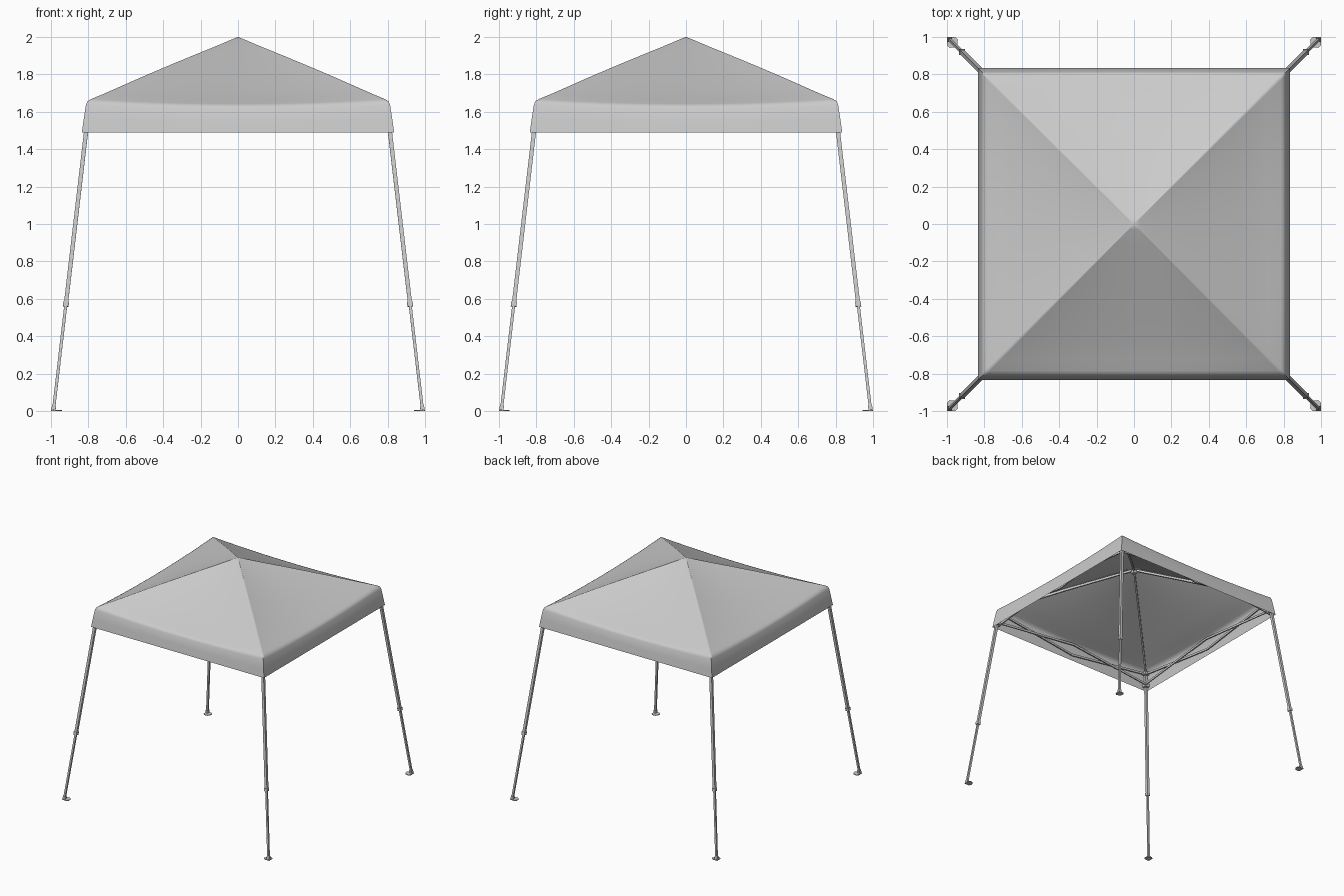
import bpy, bmesh, math
from mathutils import Vector, Matrix

if "Cube" in bpy.data.objects:
    bpy.data.objects.remove(bpy.data.objects["Cube"])


def material(name, rgb):
    m = bpy.data.materials.new(name)
    m.diffuse_color = (*rgb, 1)
    m.use_nodes = True
    m.node_tree.nodes["Principled BSDF"].inputs["Base Color"].default_value = m.diffuse_color
    return m


GREY = material("light grey", (0.6, 0.6, 0.6))


def finish(name, bm, smooth=None):
    me = bpy.data.meshes.new(name)
    bm.to_mesh(me)
    bm.free()
    ob = bpy.data.objects.new(name, me)
    bpy.context.collection.objects.link(ob)
    me.materials.append(GREY)
    if smooth:
        bpy.ops.object.select_all(action='DESELECT')
        ob.select_set(True)
        bpy.context.view_layer.objects.active = ob
        bpy.ops.object.shade_smooth_by_angle(angle=math.radians(smooth))
    return ob


def beam(bm, a, b, w, d, side):
    """Box bar from a to b: w wide along 'side', d deep across it."""
    a, b = Vector(a), Vector(b)
    z = (b - a).normalized()
    y = z.cross(Vector(side)).normalized()
    x = y.cross(z)
    rot = Matrix((x, y, z)).transposed().to_4x4()
    mat = Matrix.Translation((a + b) / 2) @ rot @ Matrix.Diagonal((w, d, (b - a).length, 1))
    bmesh.ops.create_cube(bm, size=1, matrix=mat)


def box(bm, centre, size):
    bmesh.ops.create_cube(bm, size=1, matrix=Matrix.Translation(centre) @ Matrix.Diagonal((*size, 1)))


# Fabric canopy: square rings of (half width, corner height, sag at mid side)
rings = [(0.03, 1.988, 0.0), (0.12, 1.95, 0.004), (0.25, 1.897, 0.012), (0.38, 1.843, 0.02),
         (0.5, 1.792, 0.025), (0.62, 1.739, 0.028), (0.72, 1.695, 0.028), (0.785, 1.668, 0.026),
         (0.804, 1.657, 0.024), (0.813, 1.638, 0.02), (0.825, 1.56, 0.008), (0.835, 1.49, 0.0)]
N = 16
bm = bmesh.new()
loops = []
for r, z, sag in rings:
    loop = []
    for k in range(4):
        rot = Matrix.Rotation(k * math.pi / 2, 3, 'Z')
        for i in range(N):
            t = -math.cos(math.pi * i / N)  # denser towards the hips
            loop.append(bm.verts.new(rot @ Vector((r * t, -r, z - sag * (1 - t * t)))))
    loops.append(loop)
apex = bm.verts.new((0, 0, 2.0))
M = 4 * N
for i in range(M):
    j = (i + 1) % M
    bm.faces.new((apex, loops[0][i], loops[0][j]))
    for a, b in zip(loops, loops[1:]):
        bm.faces.new((a[i], b[i], b[j], a[j]))
finish("canopy", bm, 50)


def leg_x(z):
    return 0.987 - 0.117 * z


# Splayed legs with collars, feet and corner brackets
for sx, sy, tag in ((-1, -1, "front_left"), (1, -1, "front_right"),
                    (-1, 1, "back_left"), (1, 1, "back_right")):
    def at(z):
        return (sx * leg_x(z), sy * leg_x(z), z)

    bm = bmesh.new()
    beam(bm, at(0.004), at(0.6), 0.016, 0.016, (1, 0, 0))
    beam(bm, at(0.56), at(1.64), 0.022, 0.022, (1, 0, 0))
    beam(bm, at(0.56), at(0.585), 0.03, 0.03, (1, 0, 0))
    finish(tag + "_leg", bm)

    bm = bmesh.new()
    vs = [bm.verts.new((sx * x, sy * y, 0)) for x, y in
          ((1, 1), (0.955, 1), (0.942, 0.985), (0.945, 0.96), (0.96, 0.945), (0.985, 0.942), (1, 0.955))]
    f = bm.faces.new(vs)
    ext = bmesh.ops.extrude_face_region(bm, geom=[f])
    for v in ext["geom"]:
        if isinstance(v, bmesh.types.BMVert):
            v.co.z = 0.006
    bmesh.ops.recalc_face_normals(bm, faces=bm.faces)
    beam(bm, at(0.006), at(0.03), 0.022, 0.022, (1, 0, 0))
    finish(tag + "_foot", bm)

    bm = bmesh.new()
    for z in (1.52, 1.625):
        x = leg_x(z) - 0.008
        box(bm, (sx * x, sy * x, z), (0.04, 0.04, 0.03))
    finish(tag + "_brackets", bm)

    # Bent hip pole from corner to peak
    bm = bmesh.new()
    path = [(0.79, 1.635), (0.62, 1.722), (0.4, 1.818), (0.015, 1.972)]
    for (r1, z1), (r2, z2) in zip(path, path[1:]):
        beam(bm, (sx * r1, sy * r1, z1), (sx * r2, sy * r2, z2), 0.014, 0.018, (sx, -sy, 0))
    finish(tag + "_hip_pole", bm)

# Peak hub
bm = bmesh.new()
box(bm, (0, 0, 1.96), (0.035, 0.035, 0.03))
finish("peak_hub", bm)

# Scissor trusses: two crossed pairs along each side
for k, tag in enumerate(("front", "right", "back", "left")):
    rot = Matrix.Rotation(k * math.pi / 2, 3, 'Z')
    out = rot @ Vector((0, -1, 0))
    bm = bmesh.new()
    for s in (-1, 1):
        for z1, z2, y in ((1.625, 1.515, -0.795), (1.52, 1.61, -0.783)):
            beam(bm, rot @ Vector((s * 0.79, y, z1)), rot @ Vector((0, y, z2)), 0.01, 0.018, out)
    finish(tag + "_scissor_truss", bm)
